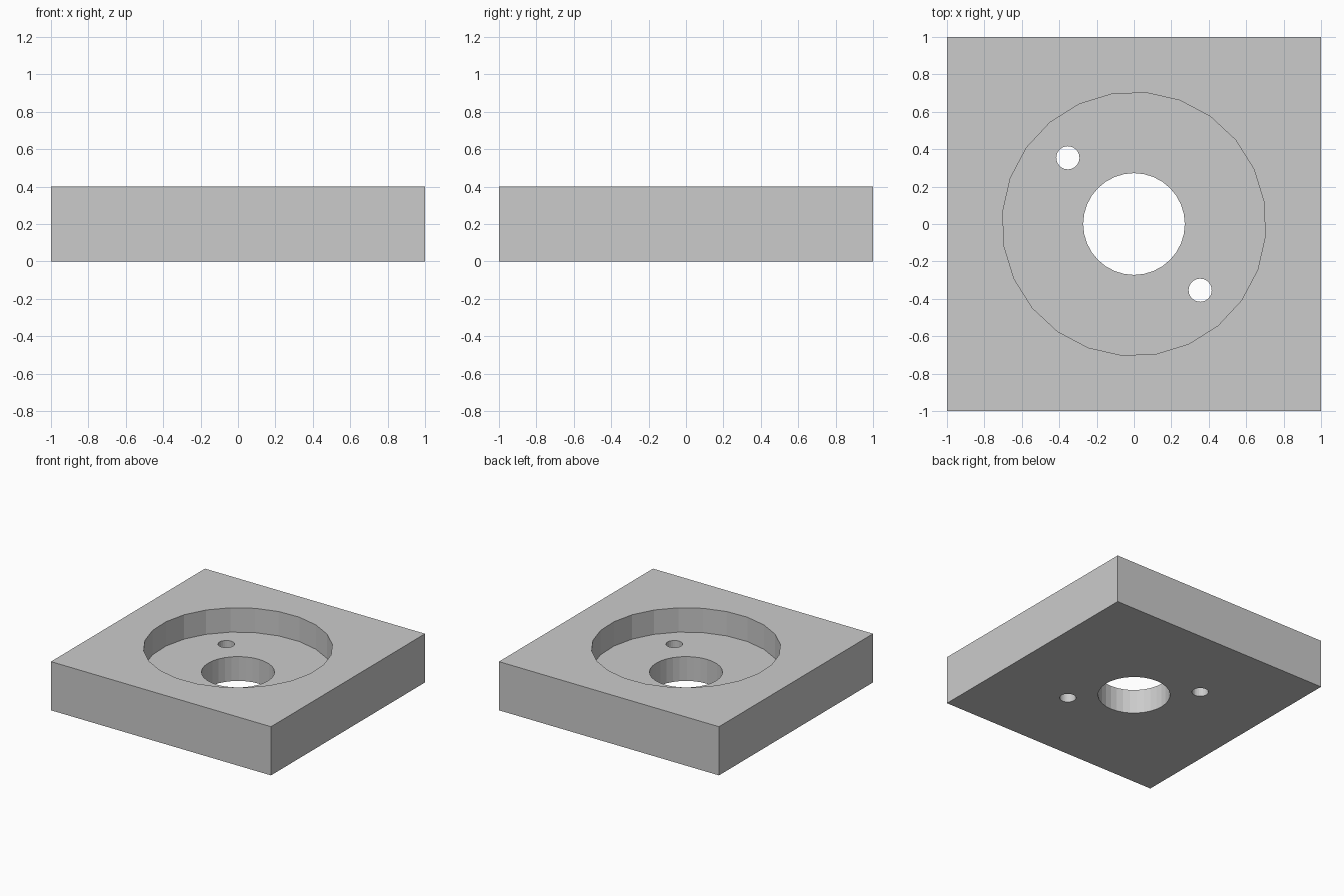
import bpy
from math import radians

if "Cube" in bpy.data.objects:
    bpy.data.objects.remove(bpy.data.objects["Cube"])

HEIGHT = 0.4
FLOOR = 0.2

# Plain grey finish
grey = bpy.data.materials.new("plain grey")
grey.use_nodes = True
colour = (0.6, 0.6, 0.6, 1)
grey.diffuse_color = colour
grey.node_tree.nodes["Principled BSDF"].inputs["Base Color"].default_value = colour

# Square block
bpy.ops.mesh.primitive_cube_add(size=2, location=(0, 0, HEIGHT / 2))
block = bpy.context.object
block.name = "mounting_block"
block.scale.z = HEIGHT / 2
bpy.ops.object.transform_apply(location=True, scale=True)
block.data.materials.append(grey)


def bore(name, radius, sides, x=0, y=0, bottom=-0.1, turn=0):
    """Cut a vertical round hole from the top down to the given height."""
    top = HEIGHT + 0.1
    bpy.ops.mesh.primitive_cylinder_add(
        vertices=sides, radius=radius, depth=top - bottom,
        location=(x, y, (top + bottom) / 2), rotation=(0, 0, radians(turn)))
    cutter = bpy.context.object
    cutter.name = name
    cutter.hide_render = True
    cutter.data.materials.append(grey)
    cut = block.modifiers.new(name, "BOOLEAN")
    cut.operation = "DIFFERENCE"
    cut.solver = "EXACT"
    cut.object = cutter
    bpy.context.view_layer.objects.active = block
    bpy.ops.object.modifier_apply(modifier=cut.name)
    bpy.data.objects.remove(cutter)


# Round recess, centre bore and two diagonal bolt holes
bore("recess", 0.705, 24, bottom=FLOOR, turn=9.6)
bore("centre_bore", 0.272, 32)
for side in (-1, 1):
    bore("bolt_hole", 0.062, 24, x=side * 0.354, y=-side * 0.354)
